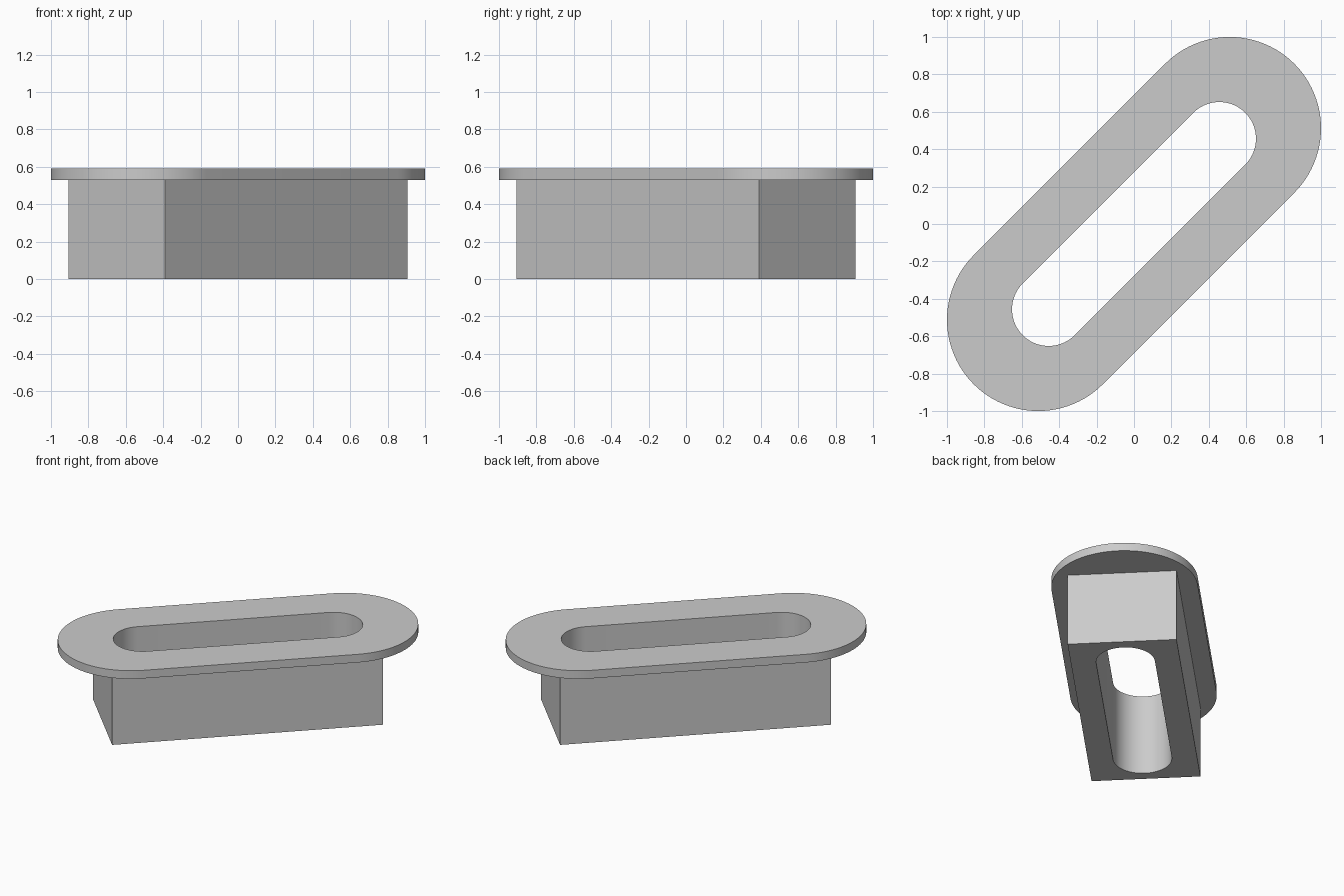
import bpy, bmesh
from math import pi, cos, sin, radians
from mathutils import Matrix

cube = bpy.data.objects.get("Cube")
if cube:
    bpy.data.objects.remove(cube, do_unlink=True)

BLOCK_TOP, TOTAL_HEIGHT = 0.53, 0.59
ARC_STEPS = 48

bm = bmesh.new()


def loop(points, z):
    """Closed ring of vertices and edges at height z."""
    verts = [bm.verts.new((x, y, z)) for x, y in points]
    return [bm.edges.new((a, b)) for a, b in zip(verts, verts[1:] + verts[:1])]


def wall(points, z0, z1):
    """Vertical wall along an outline; returns its bottom and top edge rings."""
    low, high = loop(points, z0), loop(points, z1)
    bmesh.ops.bridge_loops(bm, edges=low + high)
    return low, high


def ring_face(outer, inner):
    """Flat face between an outer and an inner edge ring."""
    bmesh.ops.triangle_fill(bm, edges=outer + inner, use_beauty=True)


def stadium(half_centres, radius):
    """Outline of a long slot with rounded ends."""
    points = []
    for side, start in ((1, -pi / 2), (-1, pi / 2)):
        for i in range(ARC_STEPS + 1):
            a = start + pi * i / ARC_STEPS
            points.append((side * half_centres + radius * cos(a), radius * sin(a)))
    return points


# Walls of the block, the flange and the through slot
block = [(sx * 0.916, sy * 0.364) for sx, sy in ((1, 1), (-1, 1), (-1, -1), (1, -1))]
block_low, block_high = wall(block, 0, BLOCK_TOP)
rim_low, rim_high = wall(stadium(0.724, 0.488), BLOCK_TOP, TOTAL_HEIGHT)
slot_low, slot_high = wall(stadium(0.645, 0.196), 0, TOTAL_HEIGHT)

# Flat faces: block underside, flange underside, flange top
ring_face(block_low, slot_low)
ring_face(rim_low, block_high)
ring_face(rim_high, slot_high)

# Merge flat triangles, then lay the piece along the diagonal
bmesh.ops.dissolve_limit(bm, angle_limit=radians(0.5), verts=bm.verts, edges=bm.edges)
bmesh.ops.recalc_face_normals(bm, faces=bm.faces)
bm.transform(Matrix.Rotation(pi / 4, 4, "Z"))

mesh = bpy.data.meshes.new("slotted_flanged_block")
bm.to_mesh(mesh)
bm.free()
body = bpy.data.objects.new("slotted_flanged_block", mesh)
bpy.context.collection.objects.link(body)

# Plain grey material
grey = bpy.data.materials.new("light grey")
grey.use_nodes = True
colour = (0.6, 0.6, 0.6, 1)
grey.diffuse_color = colour
grey.node_tree.nodes["Principled BSDF"].inputs["Base Color"].default_value = colour
mesh.materials.append(grey)

# Smooth rounded walls with crisp edges
bpy.ops.object.select_all(action="DESELECT")
body.select_set(True)
bpy.context.view_layer.objects.active = body
bpy.ops.object.shade_smooth_by_angle(angle=radians(30))
